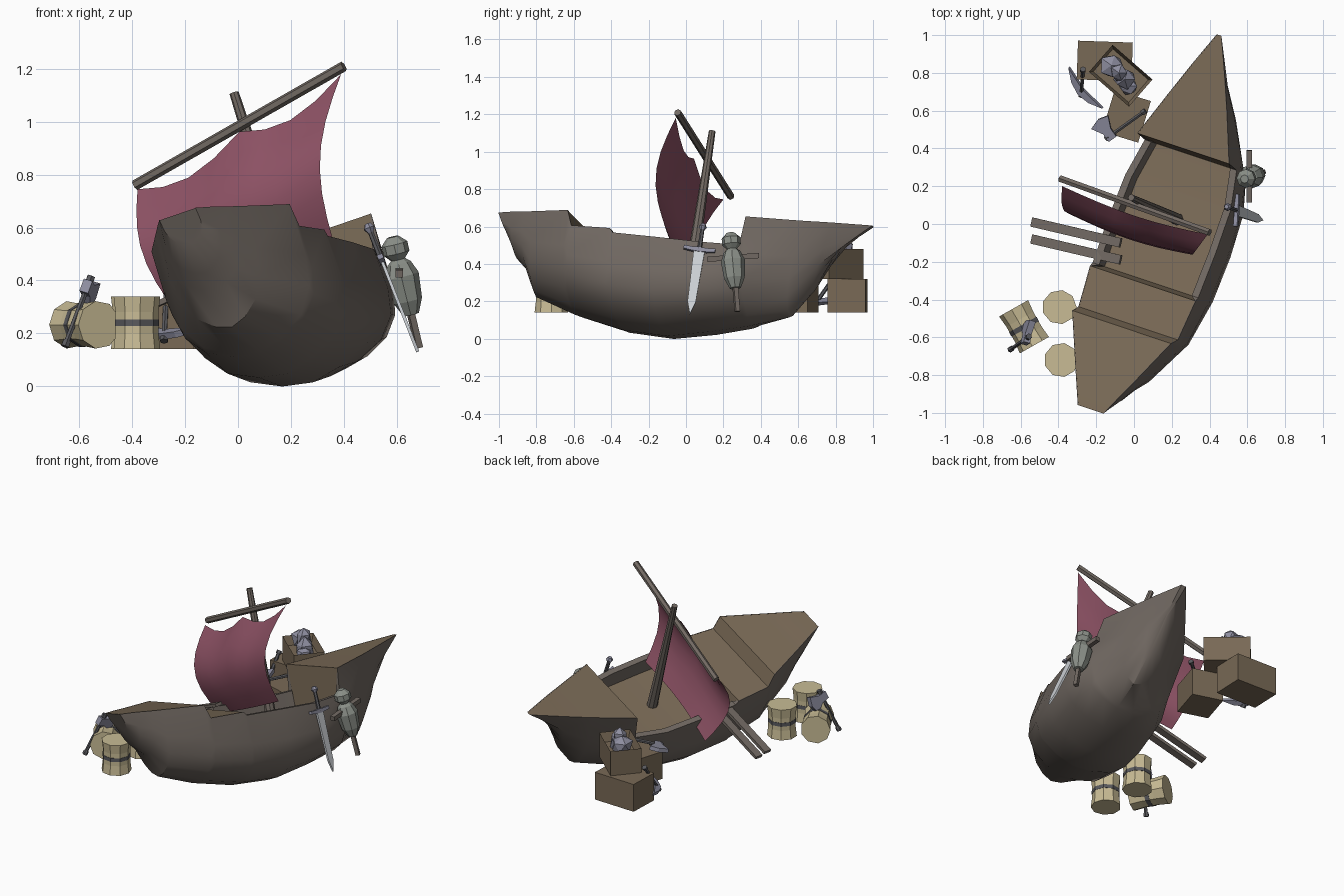
import bpy, bmesh, math, random
from mathutils import Vector, Matrix

if "Cube" in bpy.data.objects:
    bpy.data.objects.remove(bpy.data.objects["Cube"])

random.seed(4)


def mat(name, r, g, b):
    m = bpy.data.materials.new(name)
    m.diffuse_color = (r, g, b, 1)
    m.use_nodes = True
    m.node_tree.nodes["Principled BSDF"].inputs["Base Color"].default_value = m.diffuse_color
    return m


TIMBER = mat("weathered_timber", .165, .14, .122)
PLANK = mat("brown_planks", .19, .142, .092)
CLOTH = mat("red_cloth", .27, .085, .13)
STAVE = mat("pale_staves", .58, .5, .3)
IRON = mat("iron", .1, .1, .11)
STEEL = mat("steel", .27, .27, .35)
BRIGHT = mat("bright_steel", .6, .63, .66)
STRAW = mat("grey_straw", .26, .28, .25)


def finish(name, bm, *mats):
    bmesh.ops.recalc_face_normals(bm, faces=bm.faces)
    me = bpy.data.meshes.new(name)
    bm.to_mesh(me)
    bm.free()
    for m in mats:
        me.materials.append(m)
    ob = bpy.data.objects.new(name, me)
    bpy.context.collection.objects.link(ob)
    return ob


def loft(bm, rings):
    """Skin closed rings of points; returns the side faces ring by ring."""
    vs = [[bm.verts.new(p) for p in r] for r in rings]
    n = len(rings[0])
    sides = [[bm.faces.new((a[i], a[(i + 1) % n], b[(i + 1) % n], b[i])) for i in range(n)]
             for a, b in zip(vs, vs[1:])]
    bm.faces.new(vs[0])
    bm.faces.new(vs[-1])
    return sides


def tube(name, p0, p1, prof, n, m):
    """Turned part between two points; prof = (fraction, radius)."""
    p0, p1 = Vector(p0), Vector(p1)
    q = (p1 - p0).to_track_quat('Z', 'Y')
    bm = bmesh.new()
    loft(bm, [[p0.lerp(p1, f) + q @ Vector((r * math.cos(2 * math.pi * (i + .5) / n),
                                            r * math.sin(2 * math.pi * (i + .5) / n), 0))
               for i in range(n)] for f, r in prof])
    return finish(name, bm, m)


def plate(name, o, xd, yd, pts, thick, m):
    """Flat outline in the plane of xd/yd, given a thickness."""
    o, xd = Vector(o), Vector(xd).normalized()
    nd = xd.cross(Vector(yd)).normalized()
    yd = nd.cross(xd)
    bm = bmesh.new()
    loft(bm, [[o + xd * x + yd * y + nd * s * thick / 2 for x, y in pts] for s in (-1, 1)])
    return finish(name, bm, m)


def box(name, c, size, ang, m, hollow=0):
    bm = bmesh.new()
    bmesh.ops.create_cube(bm, size=1, matrix=Matrix.Translation(c)
                          @ Matrix.Rotation(math.radians(ang), 4, 'Z') @ Matrix.Diagonal((*size, 1)))
    if hollow:
        top = max(bm.faces, key=lambda f: f.calc_center_median().z)
        bmesh.ops.inset_individual(bm, faces=[top], thickness=.022)
        bmesh.ops.translate(bm, verts=top.verts, vec=(0, 0, -hollow))
    return finish(name, bm, m)


# Hull frame: yawed and heeled to the left
def boat(t, u, h):
    w = .2 + u
    a = .951 * w - .309 * h
    return Vector((.1 + .317 * t + .948 * a, .948 * t - .317 * a, .309 * w + .951 * h))


FULL = (0, .38, .75, .97, 1.03, 1)
VEE = (0, .15, .32, .52, .78, 1)
RISE = (0, .05, .17, .36, .6, 1)
# t keel, t rim, half width, h keel, h rim, fullness, well depth
STATIONS = [(-.98, -1.035, .076, .50, .62, .8, 0), (-.93, -.95, .115, .385, .612, .8, 0),
            (-.865, -.865, .155, .32, .6, .8, 0), (-.80, -.80, .185, .17, .592, .8, 0),
            (-.57, -.57, .29, .07, .565, .9, 0), (-.555, -.54, .292, .065, .478, .9, 0),
            (-.31, -.315, .31, -.01, .457, 1, 0), (-.295, -.295, .31, -.015, .432, 1, .1),
            (-.04, -.04, .315, -.05, .405, 1, .1), (.2, .2, .31, -.025, .38, 1, .1),
            (.41, .41, .27, .005, .376, .9, .1), (.435, .43, .27, .01, .535, .85, 0),
            (.64, .70, .165, .055, .546, .6, 0), (.76, .86, .1, .2, .556, .3, 0),
            (.87, 1.06, .014, .43, .567, .2, 0)]
rings = []
for tk, tr, hw, hk, hr, f, d in STATIONS:
    half = [(hw * (f * a + (1 - f) * v), hk + (hr - hk) * b, tk + (tr - tk) * b)
            for a, v, b in zip(FULL, VEE, RISE)]
    half[0] = (0, hk, tk)
    ring = [boat(t, -u, h) for u, h, t in half[:0:-1]] + [boat(t, u, h) for u, h, t in half]
    inner = hw - (.038 if d else .004)
    ring += [boat(tr, u, h) for u, h in ((inner, hr), (inner, hr - max(d, .001)),
                                         (-inner, hr - max(d, .001)), (-inner, hr))]
    rings.append(ring)
bm = bmesh.new()
for row in loft(bm, rings):
    row[12].material_index = 1
hull = finish("hull_with_decks", bm, TIMBER, PLANK)
bpy.context.view_layer.objects.active = hull
hull.select_set(True)
bpy.ops.object.shade_smooth_by_angle(angle=math.radians(32))

# Mast and yard
tube("mast", (.24, .02, .31), (-.015, .14, 1.11), [(0, .034), (1, .018)], 8, TIMBER)
tube("yard", (-.39, .24, .76), (.4, -.045, 1.21), [(0, .02), (1, .02)], 6, TIMBER)

# Torn, billowing sail
TL, TR = Vector((-.38, .2, .745)), Vector((.39, -.055, 1.18))
BL, BR = Vector((-.21, .1, .25)), Vector((.36, -.09, .55))
bm = bmesh.new()
N, M = 8, 7
grid = []
for j in range(M + 1):
    v = j / M
    row = []
    for i in range(N + 1):
        u = i / N
        p = TL.lerp(TR, u).lerp(BL.lerp(BR, u), v)
        p.z -= .065 * abs(math.sin(2 * math.pi * u)) * (1 - v)
        p += Vector((-.065, -.09, 0)) * math.sin(math.pi * v)
        p.y -= .03 * math.sin(math.pi * u)
        row.append(bm.verts.new(p))
    grid.append(row)
for a, b in zip(grid, grid[1:]):
    for i in range(N):
        bm.faces.new((a[i], a[i + 1], b[i + 1], b[i])).smooth = True
finish("sail", bm, CLOTH)

# Gangplanks over the left rim
for k, dy in enumerate((0, -.09)):
    a, b = Vector((-.54, .0 + dy + .01, .2)), Vector((-.07, -.1 + dy, .42))
    plate(f"gangplank_{k}", a, b - a, (.2, 1, 0),
          [(0, -.025), (.53, -.025), (.53, .025), (0, .025)], .02, TIMBER)

# Crates and ore
box("crate_large", (-.155, .863, .23), (.29, .205, .18), -2, PLANK)
box("crate_small", (-.04, .57, .23), (.2, .23, .18), -17, PLANK)
box("ore_crate", (-.07, .785, .4), (.28, .19, .16), -41, PLANK, .06)
for k, (x, y, z, r, s) in enumerate([(-.12, .84, .48, .07, 1), (-.05, .765, .46, .06, 1.3),
                                     (-.08, .8, .51, .05, 1.5), (-.03, .73, .45, .05, 1)]):
    bm = bmesh.new()
    bmesh.ops.create_icosphere(bm, subdivisions=1, radius=r)
    for vert in bm.verts:
        vert.co = vert.co * random.uniform(.8, 1.12)
        vert.co.z *= s
        vert.co += Vector((x, y, z))
    finish(f"ore_{k}", bm, STEEL)

# Barrels with iron bands
for k, (a, b) in enumerate([((-.395, -.44, .14), (-.395, -.44, .34)),
                            ((-.385, -.72, .14), (-.385, -.72, .34)),
                            ((-.635, -.445, .232), (-.525, -.64, .232))]):
    tube(f"barrel_{k}", a, b, [(0, .091), (.3, .084), (.7, .084), (1, .091)], 9, STAVE)
    a, b = Vector(a), Vector(b)
    tube(f"barrel_band_{k}", a.lerp(b, .44), a.lerp(b, .56), [(0, .086), (1, .086)], 9, IRON)


def handle(name, a, b, r=.011):
    tube(name, a, b, [(0, r * 1.5), (.07, r * 1.5), (.1, r), (.9, r), (.93, r * 1.5), (1, r * 1.5)],
         6, IRON)


AXE = [(-.025, -.03), (.025, -.03), (.025, .02), (.055, .085), (0, .1), (-.06, .08), (-.025, .02)]
# Axe leaning on the lying barrel
handle("barrel_axe_handle", (-.655, -.665, .15), (-.555, -.595, .415))
plate("barrel_axe_head", (-.57, -.605, .37), (.34, .24, .9), (.2, 1, -.3), AXE, .035, STEEL)
# Axe resting on the small crate
handle("crate_axe_handle", (-.15, .45, .34), (.06, .6, .4))
plate("crate_axe_head", (-.13, .475, .35), (.8, .57, .2), (-.5, .8, .1), AXE, .025, STEEL)
# Pickaxe leaning on the large crate
handle("pickaxe_handle", (-.28, .68, .17), (-.27, .82, .37))
arc = [(-.14, -.03), (-.07, .012), (0, .028), (.07, .012), (.14, -.03)]
plate("pickaxe_head", (-.275, .705, .2), (.62, -.75, 0), (-.6, -.5, -.4),
      arc + [(.06, -.02), (0, -.012), (-.06, -.02)], .025, STEEL)

# Sword leaning on the right side
P, D = Vector((.495, .09, .6)), Vector((.185, -.07, -.47))
tube("sword_pommel", P - D * .03, P + D * .04, [(0, .012), (.5, .022), (1, .012)], 6, STEEL)
tube("sword_grip", P, P + D * .26, [(0, .011), (1, .012)], 6, IRON)
S = (0, 1, 0)
plate("sword_guard", P + D * .25, D, S,
      [(.012, -.085), (.018, -.04), (.02, 0), (.018, .04), (.012, .085),
       (-.006, .085), (-.003, .04), (-.005, 0), (-.003, -.04), (-.006, -.085)], .022, STEEL)
plate("sword_blade", P + D * .27, D, S,
      [(0, -.03), (.3, -.022), (.372, 0), (.3, .022), (0, .03)], .012, BRIGHT)

# Straw practice dummy leaning on the right side
F, H = Vector((.685, .275, .145)), Vector((.585, .238, .565))
tube("dummy_post", F, F.lerp(H, .85), [(0, .017), (1, .017)], 4, TIMBER)
tube("dummy_body", F.lerp(H, .3), F.lerp(H, .8),
     [(0, .03), (.25, .055), (.7, .065), (.92, .045), (1, .025)], 8, STRAW)
tube("dummy_head", F.lerp(H, .79), H, [(0, .025), (.3, .05), (.7, .05), (1, .022)], 8, STRAW)
tube("dummy_arms", (.61, .115, .425), (.61, .39, .445), [(0, .02), (1, .02)], 4, TIMBER)
